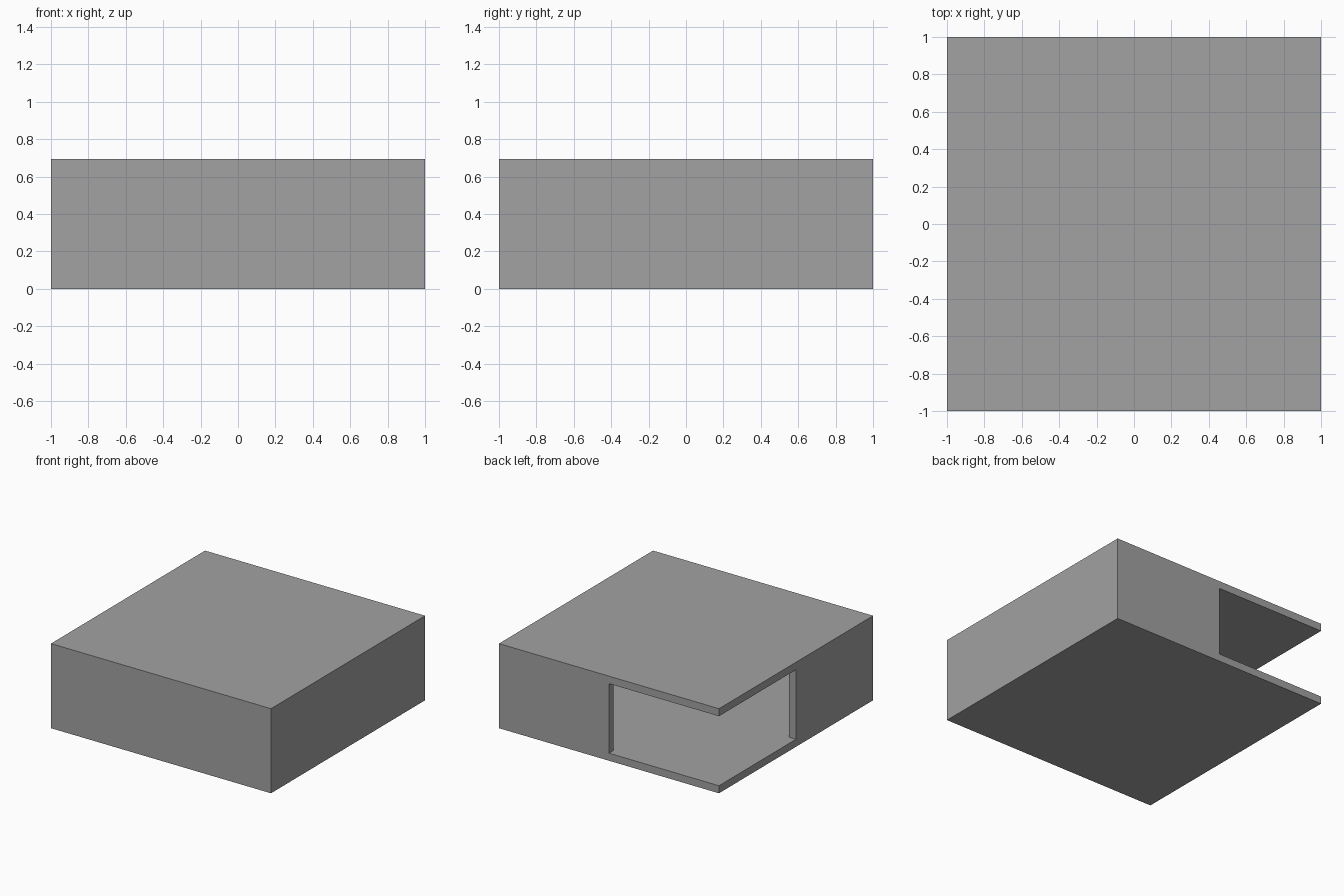
import bpy
import bmesh

HEIGHT = 0.695   # overall height
WALL = 0.062     # thickness of walls, floor and roof
INNER = 1 - WALL
OUT = 1.2        # how far the cutter reaches past the corner

cube = bpy.data.objects.get("Cube")
if cube:
    bpy.data.objects.remove(cube, do_unlink=True)


def make_material(name, value):
    mat = bpy.data.materials.new(name)
    mat.use_nodes = True
    colour = (value, value, value, 1)
    mat.diffuse_color = colour
    mat.node_tree.nodes["Principled BSDF"].inputs["Base Color"].default_value = colour
    return mat


def make_prism(name, outline, bottom, top, mat):
    """Extrude a flat outline straight up."""
    bm = bmesh.new()
    face = bm.faces.new([bm.verts.new((x, y, bottom)) for x, y in outline])
    result = bmesh.ops.extrude_face_region(bm, geom=[face])
    verts = [v for v in result["geom"] if isinstance(v, bmesh.types.BMVert)]
    bmesh.ops.translate(bm, verts=verts, vec=(0, 0, top - bottom))
    bmesh.ops.recalc_face_normals(bm, faces=bm.faces)
    mesh = bpy.data.meshes.new(name)
    bm.to_mesh(mesh)
    bm.free()
    mesh.materials.append(mat)
    obj = bpy.data.objects.new(name, mesh)
    bpy.context.collection.objects.link(obj)
    return obj


grey = make_material("plain grey", 0.36)

# Square outer shell
shell = make_prism("hollow_shell", [(-1, -1), (1, -1), (1, 1), (-1, 1)], 0, HEIGHT, grey)

# Inner room, widened through the back right corner to leave it open
room_outline = [(-INNER, -INNER), (INNER, -INNER), (INNER, INNER), (0, INNER),
                (0, OUT), (-OUT, OUT), (-OUT, 0), (-INNER, 0)]
room = make_prism("room_cutter", room_outline, WALL, HEIGHT - WALL, grey)
room.hide_render = True

# Carve the room out, keep the result and drop the cutter
cut = shell.modifiers.new("room", "BOOLEAN")
cut.operation = "DIFFERENCE"
cut.solver = "EXACT"
cut.object = room
bpy.context.view_layer.update()
graph = bpy.context.evaluated_depsgraph_get()
carved = bpy.data.meshes.new_from_object(shell.evaluated_get(graph))
shell.modifiers.clear()
shell.data = carved
bpy.data.objects.remove(room, do_unlink=True)
